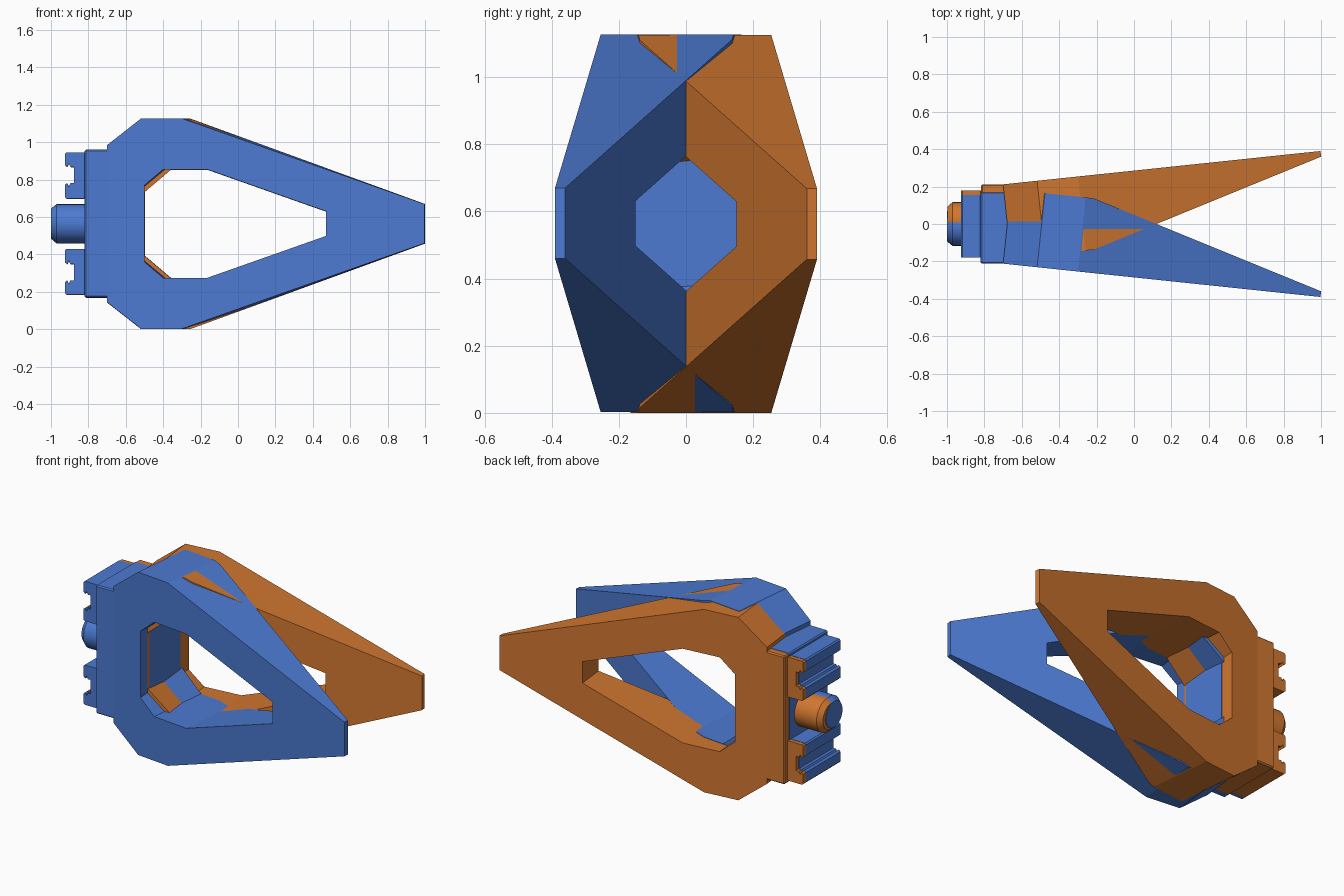
import bpy, bmesh, math
from mathutils import Vector, Matrix

cube = bpy.data.objects.get("Cube")
if cube:
    bpy.data.objects.remove(cube, do_unlink=True)


def material(name, rgb):
    m = bpy.data.materials.new(name)
    m.use_nodes = True
    m.diffuse_color = (*rgb, 1)
    m.node_tree.nodes["Principled BSDF"].inputs["Base Color"].default_value = (*rgb, 1)
    return m


BLUE = material("blue", (0.072, 0.195, 0.64))
ORANGE = material("orange", (0.64, 0.185, 0.03))

MID = 0.5625                          # half height
TILT = 0.105                          # splay of each slab
ACROSS = Vector((TILT, 0.9945, 0))    # thickness direction of a slab


def make(name, bm, mat):
    bmesh.ops.recalc_face_normals(bm, faces=bm.faces)
    me = bpy.data.meshes.new(name)
    bm.to_mesh(me)
    bm.free()
    me.materials.append(mat)
    ob = bpy.data.objects.new(name, me)
    bpy.context.collection.objects.link(ob)
    return ob


def loft(start, end):
    """Solid between two matching polygons of 3D points."""
    bm = bmesh.new()
    near = [bm.verts.new(p) for p in start]
    far = [bm.verts.new(p) for p in end]
    n = len(near)
    bm.faces.new(near)
    bm.faces.new(far[::-1])
    for i in range(n):
        j = (i + 1) % n
        bm.faces.new((near[i], near[j], far[j], far[i]))
    return bm


def prism(start, step):
    return loft(start, [Vector(p) + Vector(step) for p in start])


def place(bm, side, dz):
    """Flip to the other side and set the height."""
    for v in bm.verts:
        v.co.y *= side
        v.co.z += dz
    return bm


def mirrored(half):
    """Complete an upper half profile of (x, height from the middle)."""
    return half + [(x, -h) for x, h in reversed(half)]


def on_slab(half, depth=0.0):
    """Lay a profile on the splayed slab, at a depth from its outer face."""
    return [Vector((x, -0.212 - TILT * (x + 0.7), MID + h)) + ACROSS * depth
            for x, h in mirrored(half)]


def window_section(depth, wall_x):
    """Window profile at a depth; its rear wall stays square to the model."""
    x = wall_x - TILT * depth
    return on_slab([(x, 0.29 + 0.85 * (x + 0.4))] + WINDOW, depth)


def cut(ob, cutter):
    mod = ob.modifiers.new("cut", 'BOOLEAN')
    mod.operation, mod.solver, mod.object = 'DIFFERENCE', 'EXACT', cutter
    bpy.context.view_layer.objects.active = ob
    bpy.ops.object.modifier_apply(modifier=mod.name)
    bpy.data.objects.remove(cutter, do_unlink=True)


def bevelled(bm, width):
    bmesh.ops.recalc_face_normals(bm, faces=bm.faces)
    bmesh.ops.bevel(bm, geom=bm.edges[:], offset=width, segments=1,
                    profile=0.5, affect='EDGES')
    return bm


def smooth(ob):
    bpy.ops.object.select_all(action='DESELECT')
    ob.select_set(True)
    bpy.context.view_layer.objects.active = ob
    bpy.ops.object.shade_smooth_by_angle(angle=math.radians(30))


OUTLINE = [(-0.70, 0.42), (-0.518, 0.5625), (-0.30, 0.5625), (0.997, 0.105)]
WINDOW = [(-0.40, 0.29), (-0.165, 0.29), (0.47, 0.066)]
CLIP = [(-0.815, 0.372), (-0.823, 0.38), (-0.918, 0.38), (-0.926, 0.372), (-0.926, 0.313),
        (-0.914, 0.303), (-0.905, 0.322), (-0.896, 0.303), (-0.877, 0.303),
        (-0.877, 0.217), (-0.896, 0.217), (-0.905, 0.198), (-0.914, 0.217),
        (-0.926, 0.207), (-0.926, 0.143), (-0.918, 0.135), (-0.823, 0.135), (-0.815, 0.143)]


def half_assembly(word, mat, side, dz, shift):
    # splayed slab with its inner wedge and window cut
    slab = make(word + "_prong", place(prism(on_slab(OUTLINE), ACROSS * 0.398), side, dz), mat)
    wedge = [(x, -0.409 * (x - 0.12), -1) for x in (-0.6, 1.3)] + [(1.3, 0.9, -1), (-0.6, 0.9, -1)]
    cut(slab, make("wedge_cutter", place(prism(wedge, (0, 0, 4)), side, dz), mat))
    hole = loft(window_section(-0.1, -0.5 + shift), window_section(0.6, -0.5 + shift))
    cut(slab, make("window_cutter", place(hole, side, dz), mat))

    # rear mounting block
    rect = mirrored([(-0.82 + shift, 0.395), (-0.67, 0.395)])
    block = bevelled(prism([(x, -0.212, MID + h) for x, h in rect], (0, 0.385, 0)), 0.007)
    make(word + "_rear_block", place(block, side, dz), mat)

    # upper and lower clips
    for name, flip in (("upper", 1), ("lower", -1)):
        pts = [(x + shift, -0.18, MID + flip * h) for x, h in CLIP]
        make(f"{word}_{name}_clip", place(prism(pts, (0, 0.335, 0)), side, dz), mat)

    # round stud with a chamfered end
    stud = bmesh.new()
    for x0, x1, r0, r1 in ((-0.97, -0.80, 0.104, 0.104), (-1.0 + shift, -0.97, 0.08, 0.104)):
        turn = Matrix.Translation(((x0 + x1) / 2, -0.013, MID)) @ Matrix.Rotation(math.pi / 2, 4, 'Y')
        bmesh.ops.create_cone(stud, cap_ends=True, segments=32, radius1=r0, radius2=r1,
                              depth=x1 - x0, matrix=turn)
    smooth(make(word + "_stud", place(stud, side, dz), mat))


half_assembly("front", BLUE, 1, 0.002, 0.0)
half_assembly("back", ORANGE, -1, 0.0, 0.002)

# blue facing on the window's rear wall
facing = [(-0.501, y, MID + h) for y, h in mirrored([(-0.15, 0.2), (0.15, 0.2)])]
make("window_wall_facing", prism(facing, (0.005, 0, 0)), BLUE)
